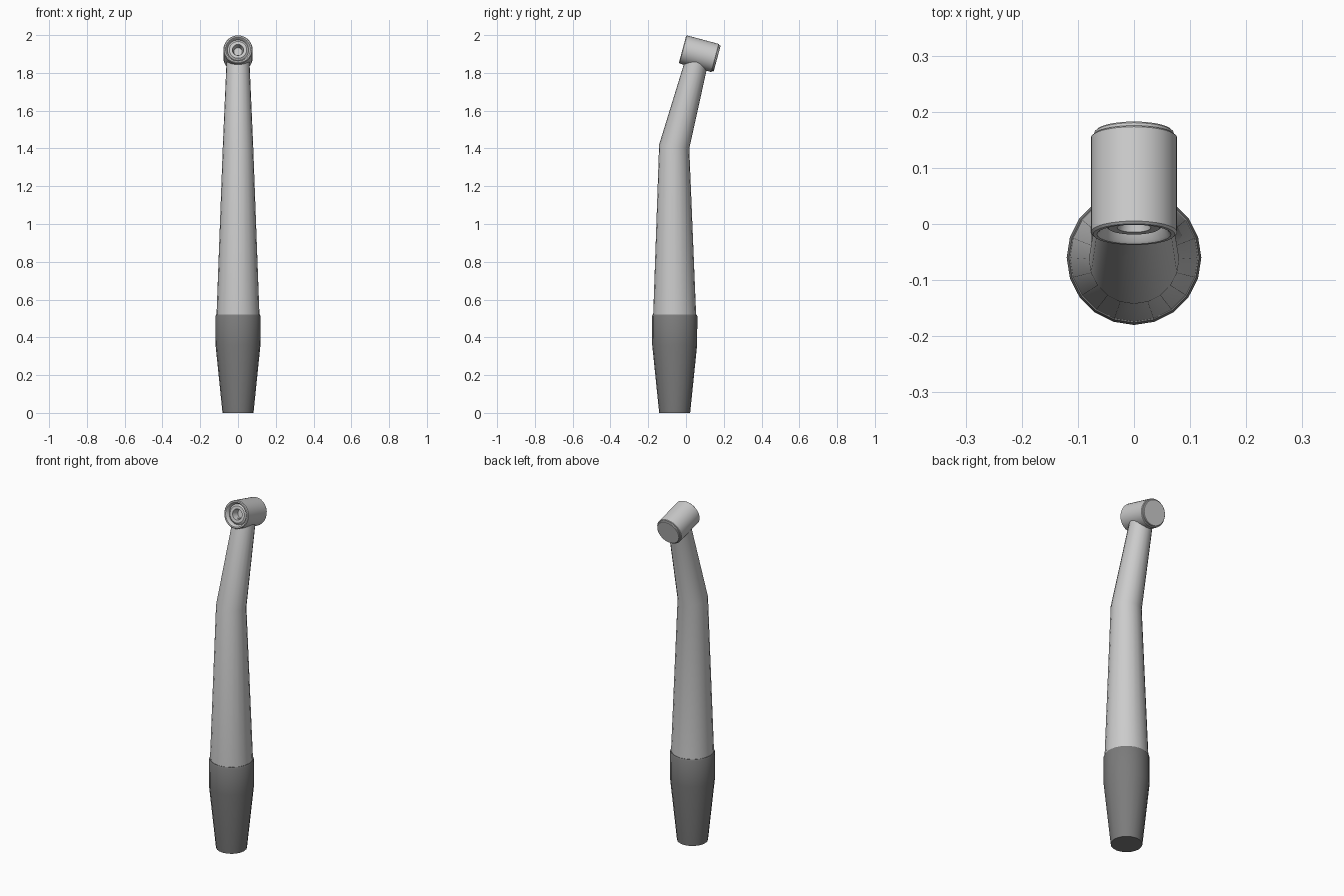
import bpy, bmesh, math
from mathutils import Vector

if "Cube" in bpy.data.objects:
    bpy.data.objects.remove(bpy.data.objects["Cube"])

TILT = math.radians(15)


def tube(name, rings, sides, mat=None, smooth=30):
    """Skin circular rings (y, z, radius, tilt from vertical) into a closed solid."""
    bm = bmesh.new()
    loops = []
    for y, z, r, t in rings:
        v_axis = Vector((0, math.cos(t), -math.sin(t)))
        loop = []
        for i in range(sides):
            a = 2 * math.pi * i / sides
            p = Vector((0, y, z)) + r * (Vector((math.cos(a), 0, 0)) + math.sin(a) * v_axis)
            loop.append(bm.verts.new(p))
        loops.append(loop)
    for lo, hi in zip(loops, loops[1:]):
        for i in range(sides):
            j = (i + 1) % sides
            bm.faces.new((lo[i], lo[j], hi[j], hi[i]))
    bm.faces.new(loops[0][::-1])
    bm.faces.new(loops[-1])
    bmesh.ops.recalc_face_normals(bm, faces=bm.faces)
    me = bpy.data.meshes.new(name)
    bm.to_mesh(me)
    bm.free()
    ob = bpy.data.objects.new(name, me)
    bpy.context.collection.objects.link(ob)
    if mat:
        me.materials.append(mat)
    bpy.ops.object.select_all(action='DESELECT')
    ob.select_set(True)
    bpy.context.view_layer.objects.active = ob
    bpy.ops.object.shade_smooth_by_angle(angle=math.radians(smooth))
    return ob


def head_rings(profile):
    """Turn (distance along head, radius) pairs into rings on the tilted head axis."""
    return [(-0.0185 + s * math.cos(TILT), 1.925 - s * math.sin(TILT), r,
             math.pi / 2 + TILT) for s, r in profile]


dark = bpy.data.materials.new("dark_grip")
dark.diffuse_color = (0.2, 0.2, 0.2, 1)
dark.use_nodes = True
dark.node_tree.nodes["Principled BSDF"].inputs["Base Color"].default_value = dark.diffuse_color

# Dark tapered grip with a small chamfer at its top
tube("grip", [(-0.06, z, r, 0) for z, r in
              [(0, 0.082), (0.36, 0.119), (0.512, 0.12), (0.52, 0.116)]], 20, dark)

# Handle: straight taper, mitred bend, tilted neck running into the head
tube("handle", [(-0.06, 0.51, 0.114, 0),
                (-0.0625, 1.41, 0.0805, TILT / 2),
                (0.062, 1.88, 0.06, TILT)], 20)

# Head barrel with a recessed front face and a central bore
tube("head", head_rings([(0.05, 0.022), (0.012, 0.03), (0.012, 0.046),
                         (0.02, 0.056), (0.004, 0.062), (0, 0.066), (0, 0.073),
                         (0.004, 0.077), (0.178, 0.077), (0.181, 0.074)]), 32)

# Push-button cap on the back of the head
tube("back_cap", head_rings([(0.17, 0.071), (0.187, 0.071), (0.19, 0.068)]), 32)
